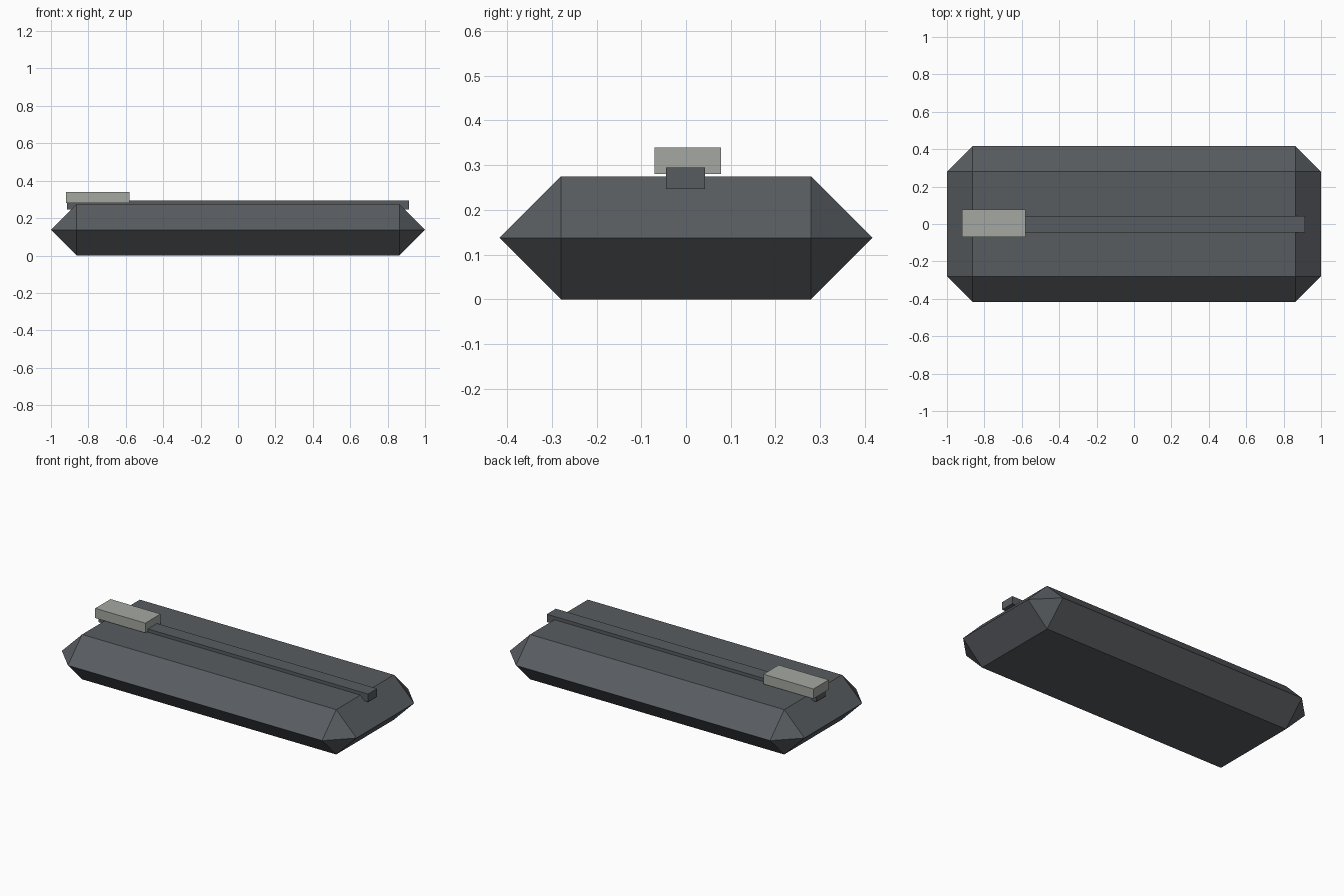
import bpy
import bmesh
from mathutils import Matrix, Vector

cube = bpy.data.objects.get("Cube")
if cube:
    bpy.data.objects.remove(cube, do_unlink=True)


def material(name, color):
    mat = bpy.data.materials.new(name)
    mat.use_nodes = True
    mat.diffuse_color = (*color, 1)
    mat.node_tree.nodes["Principled BSDF"].inputs["Base Color"].default_value = (*color, 1)
    return mat


def add_object(name, bm, mat):
    bmesh.ops.recalc_face_normals(bm, faces=bm.faces)
    mesh = bpy.data.meshes.new(name)
    bm.to_mesh(mesh)
    bm.free()
    mesh.materials.append(mat)
    obj = bpy.data.objects.new(name, mesh)
    bpy.context.collection.objects.link(obj)
    return obj


def box(name, low, high, mat):
    low, high = Vector(low), Vector(high)
    bm = bmesh.new()
    bmesh.ops.create_cube(bm, size=1, matrix=Matrix.Translation((low + high) / 2)
                          @ Matrix.Diagonal((*(high - low), 1)))
    return add_object(name, bm, mat)


def chamfered_slab(name, half_x, half_y, height, mat):
    # Chamfer is half the height, so the sides meet in a sharp waistline
    c = height / 2
    ix, iy = half_x - c, half_y - c
    bm = bmesh.new()
    waist = [(half_x, -iy), (half_x, iy), (ix, half_y), (-ix, half_y),
             (-half_x, iy), (-half_x, -iy), (-ix, -half_y), (ix, -half_y)]
    ring = [bm.verts.new((x, y, c)) for x, y in waist]
    for z in (0, height):
        cap = [bm.verts.new((x, y, z))
               for x, y in ((ix, -iy), (ix, iy), (-ix, iy), (-ix, -iy))]
        bm.faces.new(cap)
        for i in range(4):
            a, b = ring[2 * i], ring[2 * i + 1]
            bm.faces.new((a, b, cap[(i + 1) % 4], cap[i]))
            bm.faces.new((ring[2 * i - 1], a, cap[i]))
    return add_object(name, bm, mat)


slate = material("slate grey", (0.098, 0.108, 0.118))
pale = material("pale grey", (0.37, 0.39, 0.355))

# Faceted body, lengthwise rail and the block riding on its right end
chamfered_slab("body", 1.0, 0.417, 0.275, slate)
box("rail", (-0.915, -0.045, 0.247), (0.915, 0.043, 0.295), slate)
box("slider", (-0.92, -0.07, 0.28), (-0.58, 0.078, 0.34), pale)
